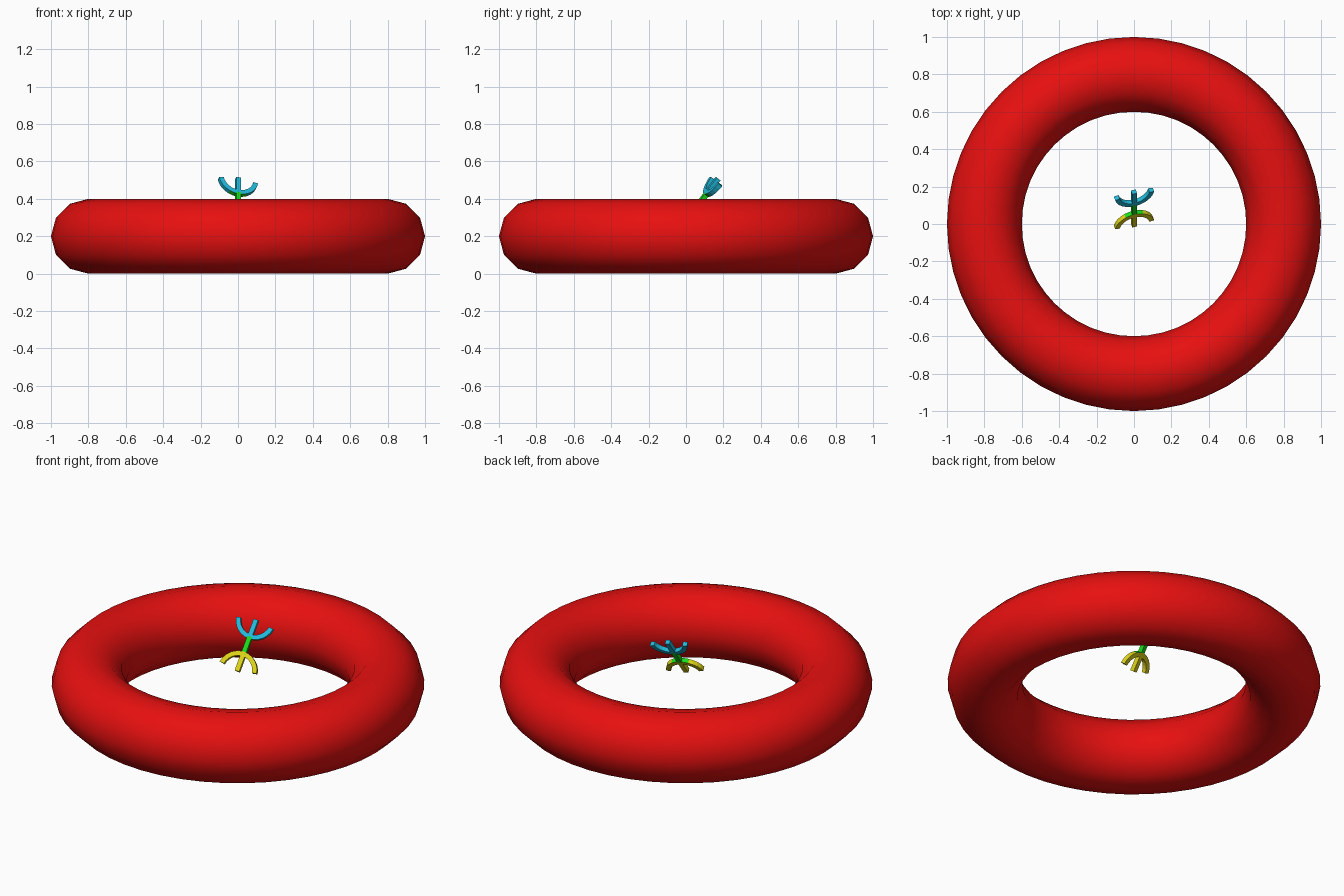
import bpy, bmesh, math
from mathutils import Matrix, Vector

if "Cube" in bpy.data.objects:
    bpy.data.objects.remove(bpy.data.objects["Cube"])


def material(name, rgb):
    m = bpy.data.materials.new(name)
    m.diffuse_color = (*rgb, 1)
    m.use_nodes = True
    m.node_tree.nodes["Principled BSDF"].inputs["Base Color"].default_value = m.diffuse_color
    return m


RED = material("red", (0.8, 0.005, 0.005))
GREEN = material("green", (0.01, 0.72, 0.01))
CYAN = material("cyan", (0.016, 0.5, 0.72))
YELLOW = material("yellow", (0.75, 0.67, 0.01))

# Large ring
bpy.ops.mesh.primitive_torus_add(major_segments=48, minor_segments=12,
                                 major_radius=0.8, minor_radius=0.2, location=(0, 0, 0.2))
ring = bpy.context.object
ring.name = "ring"
ring.data.materials.append(RED)
bpy.ops.object.shade_smooth()

# Local frame of the tilted double fork: Z along the stem, X across the prongs
axis = Vector((0, 0.6, 0.8))
across = Vector((0.96, 0.22, -0.165)).normalized()
depth = axis.cross(across).normalized()
FRAME = Matrix.Translation((0, 0.083, 0.39)) @ Matrix((across, depth, axis)).transposed().to_4x4()
T = 0.013       # half thickness of the bars
BASE = 0.05     # distance from the middle to each fork
R = 0.097       # radius of the curved prongs


def bar(name, points, normals, mats, inner_rule=False):
    """Square bar swept through points in the local XZ plane."""
    bm = bmesh.new()
    rings = []
    for p, n in zip(points, normals):
        rings.append([bm.verts.new(Vector(p) + Vector(n) * a * T + Vector((0, b * T, 0)))
                      for a, b in ((1, 1), (1, -1), (-1, -1), (-1, 1))])
    for r0, r1 in zip(rings, rings[1:]):
        for i in range(4):
            j = (i + 1) % 4
            f = bm.faces.new((r0[i], r0[j], r1[j], r1[i]))
            # green on the stem side of the fork, near the stem
            if inner_rule and i == 0 and abs(f.calc_center_median().x) < 0.06:
                f.material_index = 1
    bm.faces.new(rings[0])
    bm.faces.new(rings[-1][::-1])
    bmesh.ops.recalc_face_normals(bm, faces=bm.faces)
    me = bpy.data.meshes.new(name)
    bm.to_mesh(me)
    bm.free()
    for m in mats:
        me.materials.append(m)
    ob = bpy.data.objects.new(name, me)
    ob.matrix_world = FRAME
    bpy.context.collection.objects.link(ob)


def straight(name, w0, w1, mat):
    bar(name, [(0, 0, w0), (0, 0, w1)], [(1, 0, 0)] * 2, [mat])


# Stem and the two opposed forks
straight("stem", -BASE, BASE, GREEN)
for name, s, mat in (("upper", 1, CYAN), ("lower", -1, YELLOW)):
    angles = [math.radians(80) * k / 6 for k in range(-6, 7)]
    bar(name + "_curved_prongs",
        [(R * math.sin(t), 0, s * (BASE + R * (1 - math.cos(t)))) for t in angles],
        [(math.sin(t), 0, -s * math.cos(t)) for t in angles], [mat, GREEN], True)
    straight(name + "_middle_prong", s * BASE, s * 0.148, mat)
